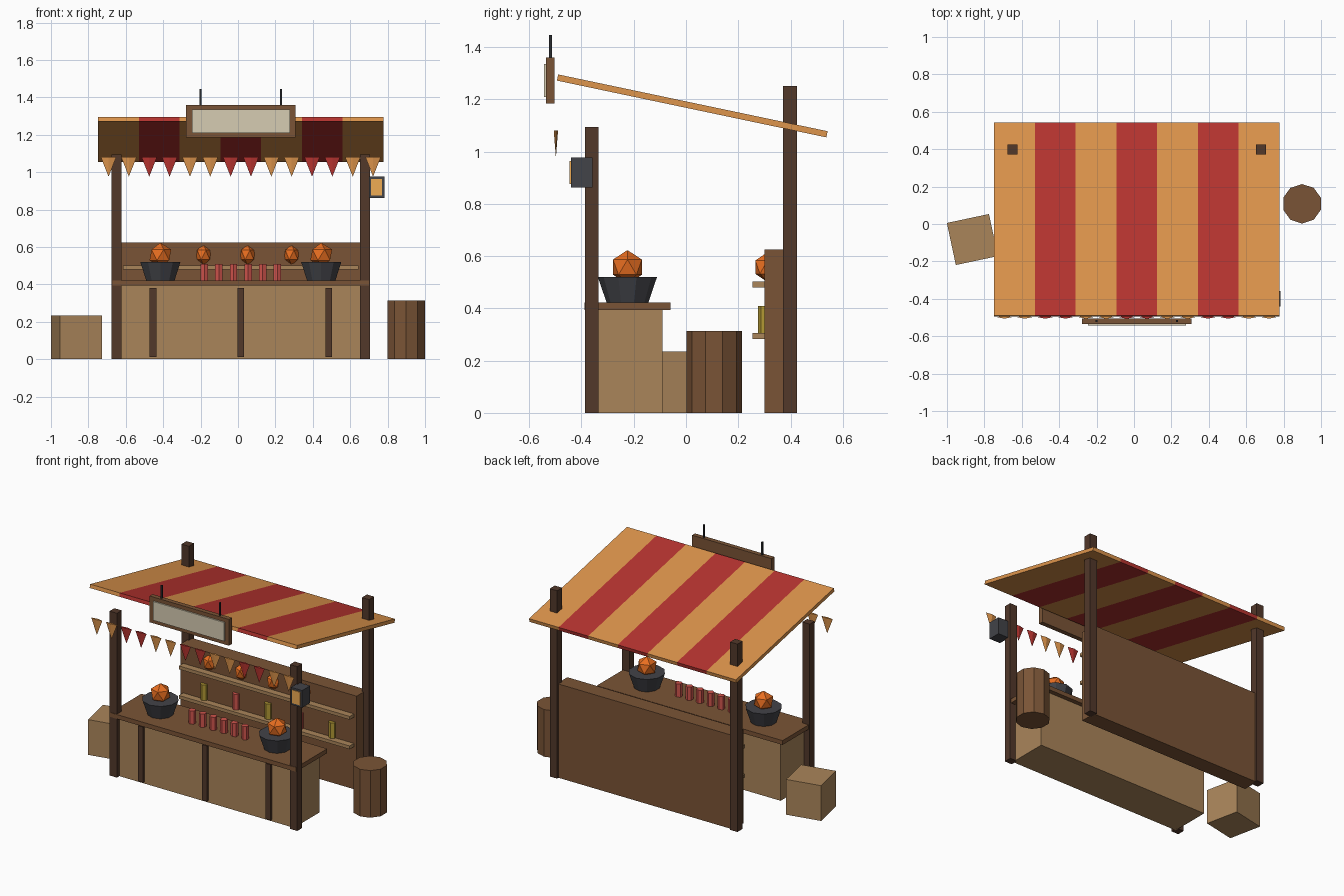
import bpy, math

if "Cube" in bpy.data.objects:
    bpy.data.objects.remove(bpy.data.objects["Cube"])

CX = 0.015  # stall centre line


def material(name, rgb):
    m = bpy.data.materials.new(name)
    lin = [((c / 255 + 0.055) / 1.055) ** 2.4 for c in rgb]
    m.diffuse_color = (*lin, 1)
    m.use_nodes = True
    m.node_tree.nodes["Principled BSDF"].inputs["Base Color"].default_value = m.diffuse_color
    return m


LIGHT = material("light_wood", (170, 133, 90))
MID = material("brown_wood", (122, 84, 54))
DARK = material("dark_wood", (82, 56, 42))
ORANGE = material("orange_cloth", (222, 149, 76))
RED = material("red_cloth", (184, 52, 48))
IRON = material("iron", (66, 67, 72))
ROD = material("rod", (42, 44, 48))
CREAM = material("cream", (214, 204, 178))
PUMPKIN = material("pumpkin", (232, 110, 32))
JAR = material("red_jar", (208, 84, 76))
OLIVE = material("yellow_jar", (178, 152, 52))
GLOW = material("lantern_glow", (240, 172, 84))


def finish(name, mat):
    o = bpy.context.object
    o.name = name
    o.data.materials.append(mat)
    return o


def box(name, mat, x, y, z, rot=(0, 0, 0)):
    """Box from (min, max) ranges, rotated about its own centre."""
    bpy.ops.mesh.primitive_cube_add(size=1, location=[sum(r) / 2 for r in (x, y, z)], rotation=rot)
    o = finish(name, mat)
    o.scale = [r[1] - r[0] for r in (x, y, z)]
    return o


def cone(name, mat, n, r1, r2, x, y, z0, z1):
    bpy.ops.mesh.primitive_cone_add(vertices=n, radius1=r1, radius2=r2, depth=z1 - z0,
                                    location=(x, y, (z0 + z1) / 2))
    return finish(name, mat)


def ball(name, mat, loc, scale):
    bpy.ops.mesh.primitive_ico_sphere_add(subdivisions=1, radius=1, location=loc)
    finish(name, mat).scale = scale


# Posts and bowls of pumpkins, mirrored about the centre line
for side, s in (("left", -1), ("right", 1)):
    x = CX + s * 0.665
    box(f"front_post_{side}", DARK, (x - .027, x + .027), (-.386, -.335), (0, 1.095))
    box(f"back_post_{side}", DARK, (x - .027, x + .027), (.372, .425), (0, 1.252))
    x = CX + s * 0.43
    cone(f"bowl_{side}", IRON, 10, .08, .113, x, -.224, .422, .52)
    ball(f"bowl_pumpkin_{side}", PUMPKIN, (x, -.224, .558), (.065,) * 3)

# Counter
box("counter_base", LIGHT, (CX - .65, CX + .65), (-.36, -.09), (0, .395))
box("counter_top", MID, (CX - .685, CX + .685), (-.389, -.06), (.393, .422))
for i in (-1, 0, 1):
    x = CX + i * .47
    box(f"counter_batten_{i + 1}", DARK, (x - .018, x + .018), (-.375, -.355), (.012, .382))

# Back wall and shelves
box("back_wall", MID, (CX - .65, CX + .65), (.30, .41), (0, .625))
for name, z in (("lower_shelf", .283), ("upper_shelf", .48)):
    box(name, LIGHT, (CX - .63, CX + .63), (.255, .31), (z, z + .022))

# Goods on the shelves and counter
for i in range(4):
    ball(f"shelf_pumpkin_{i}", PUMPKIN, (-.42 + i * .2355, .312, .558), (.046, .055, .057))
for i in range(5):
    cone(f"shelf_jar_{i}", JAR if i % 2 else OLIVE, 6, .025, .025,
         CX + (i - 2) * .2365, .30, .305, .41)
for i in range(6):
    cone(f"counter_jar_{i}", JAR, 6, .023, .023, CX + (i - 2.5) * .078, -.225, .422, .51)

# Sloping striped canopy
W = 1.526 / 7
for i in range(7):
    x = CX - .763 + i * W
    box(f"canopy_stripe_{i}", RED if i % 2 else ORANGE, (x, x + W),
        (.024 - .527, .024 + .527), (1.163, 1.187), (math.radians(-11.9), 0, 0))

# Bunting flags
for i in range(14):
    f = cone(f"bunting_flag_{i}", RED if (i // 2) % 2 else ORANGE, 4, 0, .041,
             CX + (i - 6.5) * .1088, -.498, .976, 1.08)
    f.scale.y = .2

# Hanging sign
box("sign_frame", MID, (-.277, .308), (-.535, -.504), (1.185, 1.36))
box("sign_panel", CREAM, (-.246, .278), (-.544, -.53), (1.21, 1.335))
for i, x in enumerate((-.20, .23)):
    box(f"sign_rod_{i}", ROD, (x - .005, x + .005), (-.524, -.513), (1.35, 1.446))

# Lantern on the right front post
box("lantern_body", IRON, (.70, .782), (-.441, -.357), (.862, .977))
box("lantern_glass", GLOW, (.711, .771), (-.446, -.43), (.876, .964))

# Barrel and crate beside the stall
cone("barrel", MID, 10, .1055, .1055, .8985, .108, 0, .314)
box("crate", LIGHT, (-.864 - .115, -.864 + .115), (-.083 - .115, -.083 + .115), (0, .235),
    (0, 0, math.radians(12)))
